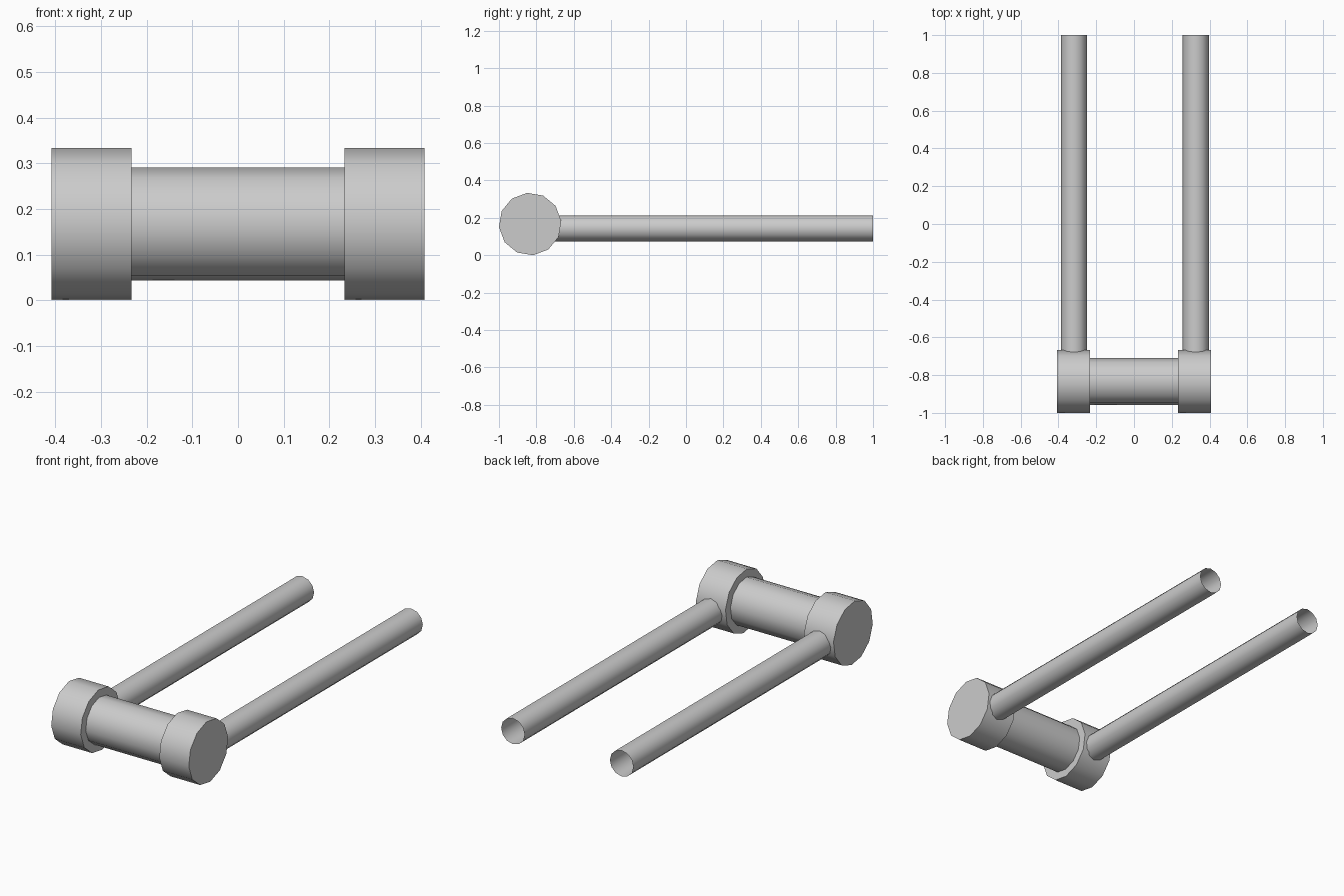
import bpy
from math import radians, pi
from mathutils import Matrix

if "Cube" in bpy.data.objects:
    bpy.data.objects.remove(bpy.data.objects["Cube"])

SIDES = 12
TILT = radians(5.5)          # small roll of the whole roller about its axis
AXIS_Y, AXIS_Z = -0.8335, 0.1668


def tube(name, radius, length, centre, axis, fill, roll=0.0):
    """Twelve-sided cylinder along x or y, with or without end caps."""
    bpy.ops.mesh.primitive_cylinder_add(
        vertices=SIDES, radius=radius, depth=length, end_fill_type=fill)
    ob = bpy.context.object
    ob.name = ob.data.name = name
    turn = {'x': Matrix.Rotation(pi / 2, 4, 'Y'),
            'y': Matrix.Rotation(-pi / 2, 4, 'X')}[axis]
    spin = Matrix.Rotation(roll, 4, axis.upper())
    ob.data.transform(Matrix.Translation(centre) @ spin @ turn)
    bpy.ops.object.shade_smooth_by_angle(angle=radians(40))
    return ob


# Central shaft between the two collars
tube("shaft", 0.1246, 0.47, (0, AXIS_Y, AXIS_Z), 'x', 'NOTHING', TILT)

for side, label, rod_x in ((-1, "left", -0.318), (1, "right", 0.327)):
    # Wide end collar
    tube(f"{label}_collar", 0.1673, 0.175, (side * 0.3205, AXIS_Y, AXIS_Z),
         'x', 'NGON', TILT)
    # Long rod with an open far end, rooted inside the collar
    start, end = -0.72, 1.0
    tube(f"{label}_rod", 0.0695, end - start,
         (rod_x, (start + end) / 2, 0.144), 'y', 'NOTHING')
